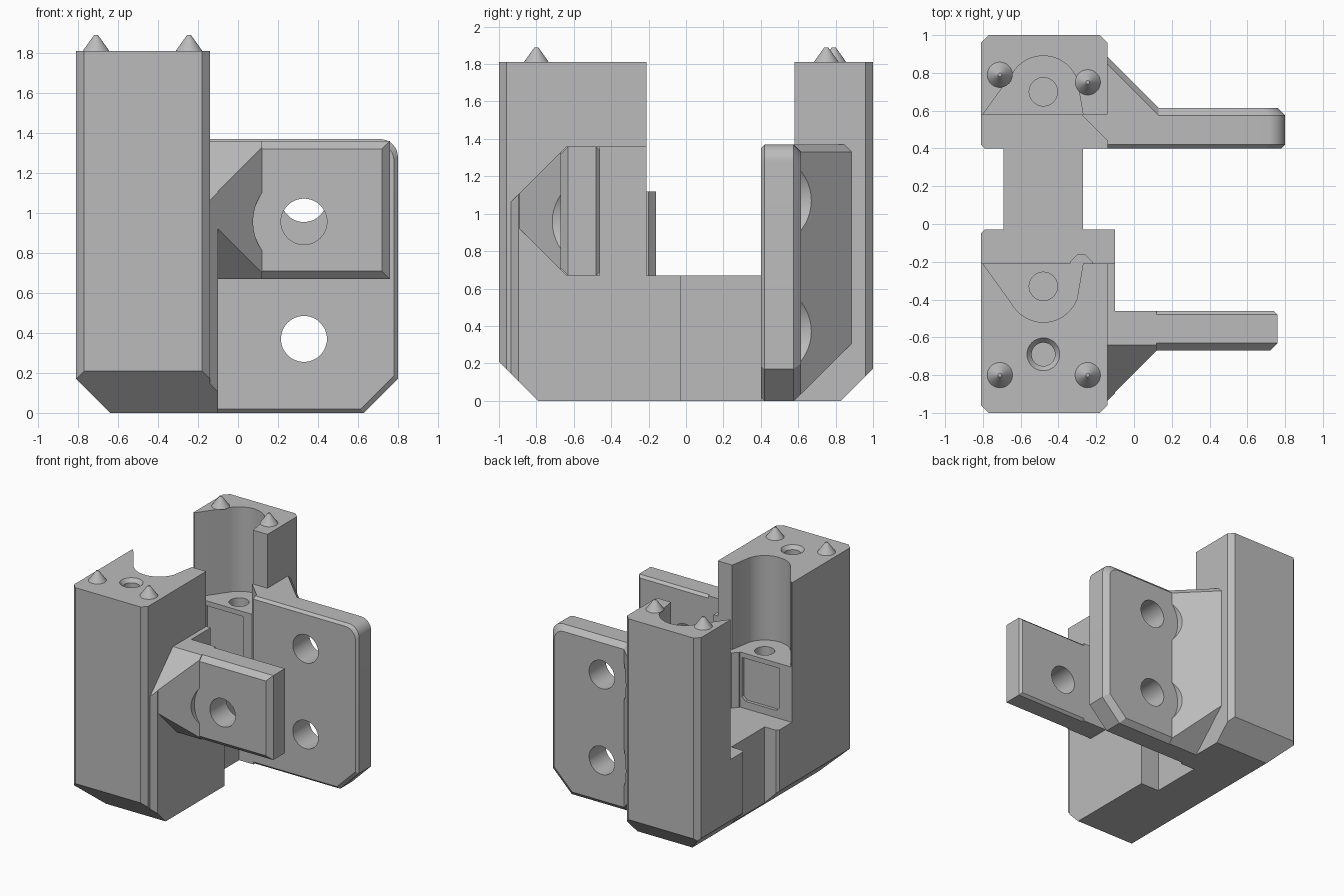
import bpy, bmesh
from math import cos, sin, radians
from mathutils import Vector, Matrix

cube = bpy.data.objects.get("Cube")
if cube:
    bpy.data.objects.remove(cube, do_unlink=True)

grey = bpy.data.materials.new("plain grey")
grey.use_nodes = True
grey.diffuse_color = (0.5, 0.5, 0.5, 1)
grey.node_tree.nodes["Principled BSDF"].inputs["Base Color"].default_value = (0.5, 0.5, 0.5, 1)


def finish(name, bm):
    bmesh.ops.recalc_face_normals(bm, faces=bm.faces)
    mesh = bpy.data.meshes.new(name)
    bm.to_mesh(mesh)
    bm.free()
    mesh.materials.append(grey)
    obj = bpy.data.objects.new(name, mesh)
    bpy.context.collection.objects.link(obj)
    return obj


def solid(name, lo, hi, cuts=()):
    """Box between two corners, trimmed by (point, outward normal) planes."""
    bm = bmesh.new()
    lo, hi = Vector(lo), Vector(hi)
    bmesh.ops.create_cube(bm, size=1, matrix=Matrix.Translation((lo + hi) / 2) @ Matrix.Diagonal((*(hi - lo), 1)))
    for point, normal in cuts:
        geom = bm.verts[:] + bm.edges[:] + bm.faces[:]
        bmesh.ops.bisect_plane(bm, geom=geom, plane_co=point, plane_no=Vector(normal).normalized(),
                               clear_outer=True)
        rim = [e for e in bm.edges if e.is_boundary]
        if rim:
            bmesh.ops.holes_fill(bm, edges=rim, sides=0)
    return finish(name, bm)


def hull(name, points):
    bm = bmesh.new()
    for p in points:
        bm.verts.new(p)
    bmesh.ops.convex_hull(bm, input=bm.verts[:])
    bmesh.ops.dissolve_limit(bm, angle_limit=0.01, verts=bm.verts[:], edges=bm.edges[:])
    return finish(name, bm)


def cylinder(name, start, axis, length, r1, r2=None):
    bm = bmesh.new()
    axis = Vector(axis)
    turn = axis.to_track_quat('Z', 'Y').to_matrix().to_4x4()
    bmesh.ops.create_cone(bm, cap_ends=True, segments=48, radius1=r1, radius2=r1 if r2 is None else r2,
                          depth=length, matrix=Matrix.Translation(Vector(start) + axis * length / 2) @ turn)
    return finish(name, bm)


def carve(target, *cutters):
    for cutter in cutters:
        mod = target.modifiers.new("cut", 'BOOLEAN')
        mod.operation, mod.solver, mod.object = 'DIFFERENCE', 'EXACT', cutter
        with bpy.context.temp_override(object=target, active_object=target):
            bpy.ops.object.modifier_apply(modifier=mod.name)
        bpy.data.objects.remove(cutter, do_unlink=True)


def pocket(y, s):
    """Teardrop pocket that opens towards the middle; s points into the tower."""
    face = y - s * 0.12
    pts = [(-0.80, face - s * 0.02), (-0.80, face)]
    pts += [(-0.48 + 0.19 * cos(radians(a)), y + s * 0.19 * sin(radians(a))) for a in range(150, 19, -5)]
    pts += [(-0.27, face), (-0.27, face - s * 0.02)]
    bm = bmesh.new()
    base = bm.faces.new([bm.verts.new((px, py, 1.12)) for px, py in pts])
    top = bmesh.ops.extrude_face_region(bm, geom=[base])["geom"]
    bmesh.ops.translate(bm, vec=(0, 0, 0.8), verts=[v for v in top if isinstance(v, bmesh.types.BMVert)])
    return finish("pocket_cutter", bm)


def window(face):
    """Shallow round-cornered recess under a pocket."""
    x0, x1, z0, z1, c = -0.70, -0.36, 0.73, 1.08, 0.03
    corners = [((x0, 0, z0 + c), (-1, 0, -1)), ((x1, 0, z0 + c), (1, 0, -1))]
    return solid("recess_cutter", (x0, face - 0.025, z0), (x1, face + 0.025, z1), corners)


side_slope = ((-0.64, 0, 0), (-1, 0, -1))   # sloped underside along the outer side

# Towers with a pocket, shelf hole and recess each
front_tower = solid("front_tower", (-0.81, -1, 0), (-0.14, -0.21, 1.81), [
    ((-0.77, -1, 0), (-1, -1, 0)), ((-0.18, -1, 0), (1, -1, 0)),
    ((0, -0.79, 0), (0, -1, -1)), side_slope])
carve(front_tower, pocket(-0.33, -1), window(-0.21),
      cylinder("shelf_hole", (-0.48, -0.33, 0.7), (0, 0, 1), 0.5, 0.075),
      cylinder("top_hole", (-0.48, -0.69, 1.2), (0, 0, 1), 0.7, 0.062),
      cylinder("countersink", (-0.48, -0.69, 1.78), (0, 0, 1), 0.04, 0.062, 0.095))

back_tower = solid("back_tower", (-0.81, 0.58, 0), (-0.14, 1, 1.81), [
    ((-0.77, 1, 0), (-1, 1, 0)), ((-0.18, 1, 0), (1, 1, 0)),
    ((0, 0.83, 0), (0, 1, -1)), side_slope])
carve(back_tower, pocket(0.70, 1), window(0.58),
      cylinder("shelf_hole", (-0.48, 0.70, 0.7), (0, 0, 1), 0.5, 0.075))

# Locating cones on the tower tops
for i, (x, y) in enumerate([(-0.71, -0.8), (-0.245, -0.8), (-0.71, 0.79), (-0.245, 0.75)]):
    cylinder(f"locating_cone_{i + 1}", (x, y, 1.81), (0, 0, 1), 0.08, 0.067, 0.01)

# Low feet and bridge joining the towers
solid("front_foot", (-0.81, -0.21, 0), (-0.10, -0.03, 0.67), [side_slope, ((-0.79, -0.03, 0), (-1, 1, 0))])
solid("back_foot", (-0.81, 0.40, 0), (-0.14, 0.58, 0.67), [side_slope, ((-0.79, 0.40, 0), (-1, -1, 0))])
solid("bridge", (-0.69, -0.03, 0), (-0.27, 0.40, 0.67), [side_slope])
solid("inner_rib", (-0.34, -0.21, 0.67), (-0.22, -0.16, 1.12), [
    ((-0.30, -0.16, 0), (-1, 1, 0)), ((-0.26, -0.16, 0), (1, 1, 0))])

# Front bracket: side pad, gusset and bolted plate
upper = ((0, -0.64, 1.36), (0, -1, 1))
lower = ((0, -0.64, 0.67), (0, -1, -1))
solid("side_pad", (-0.16, -0.935, 0), (-0.10, -0.21, 1.36), [
    ((-0.14, -0.935, 0), (1, -1, 0)), ((0, -0.79, 0), (0, -1, -1)), upper])
front_gusset = solid("front_gusset", (-0.14, -0.94, 0.67), (0.12, -0.46, 1.36), [
    ((0.12, -0.67, 0), (1, -1, 0)), upper, lower])
carve(front_gusset, cylinder("counterbore", (0.33, -0.67, 0.957), (0, -1, 0), 0.5, 0.255))
edges = []
for y, s, c in [(-0.67, -1, 0.04), (-0.46, 1, 0.02)]:
    edges += [((0, y, 1.36 - c), (0, s, 1)), ((0, y, 0.67 + c), (0, s, -1)), ((0.76 - c, y, 0), (1, s, 0))]
front_plate = solid("front_plate", (0.10, -0.67, 0.67), (0.76, -0.46, 1.36), edges)
carve(front_plate, cylinder("bolt_hole", (0.33, -0.9, 0.957), (0, 1, 0), 0.6, 0.115))

# Back bracket: bolted plate with bevelled rim, gusset and corner web
outline = [(-0.14, 0), (0.63, 0), (0.80, 0.17), (-0.14, 1.37)]
outline += [(0.71 + 0.09 * cos(radians(a)), 1.28 + 0.09 * sin(radians(a))) for a in range(0, 91, 10)]
rim = []
for y, inset in [(0.40, 0.02), (0.42, 0), (0.575, 0), (0.615, 0.04)]:
    rim += [(-0.14 + (x + 0.14) * (1 - inset / 0.94), y, 0.685 + (z - 0.685) * (1 - inset / 0.685))
            for x, z in outline]
back_plate = hull("back_plate", rim)
back_gusset = solid("back_gusset", (-0.16, 0.575, 0), (0.13, 0.90, 1.37), [
    ((0.13, 0.615, 0), (1, 1, 0)), ((0, 0.58, 0), (0, 1, -1)), ((0.13, 0.575, 1.37), (1, 1, 1))])
for z in (0.37, 1.07):
    carve(back_plate, cylinder("bolt_hole", (0.33, 0.2, z), (0, 1, 0), 0.6, 0.115))
    carve(back_gusset, cylinder("counterbore", (0.33, 0.615, z), (0, 1, 0), 0.5, 0.255))
solid("corner_web", (-0.28, 0.44, 0), (-0.14, 0.58, 1.37), [((-0.28, 0.58, 0), (-1, -1, 0))])

# Smooth the round surfaces while keeping edges sharp
bpy.context.view_layer.update()
for obj in bpy.context.view_layer.objects:
    made = obj.type == 'MESH' and grey.name in obj.data.materials
    obj.select_set(made)
    if made:
        bpy.context.view_layer.objects.active = obj
bpy.ops.object.shade_smooth_by_angle(angle=radians(25))
